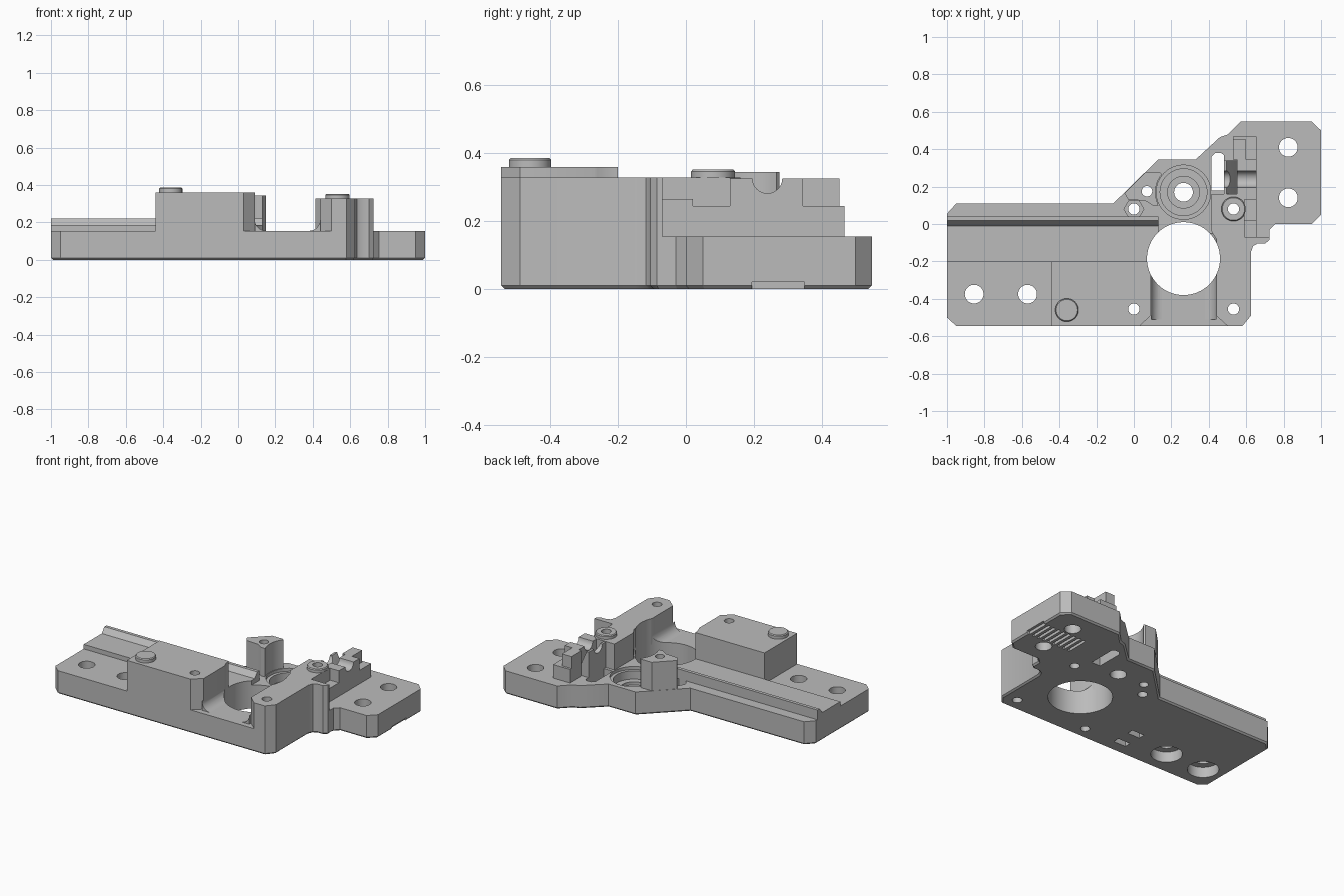
import bpy, bmesh, math
from mathutils import Vector

if "Cube" in bpy.data.objects:
    bpy.data.objects.remove(bpy.data.objects["Cube"], do_unlink=True)

grey = bpy.data.materials.new("plain grey")
grey.use_nodes = True
COLOUR = (0.5, 0.5, 0.5, 1)
grey.diffuse_color = COLOUR
grey.node_tree.nodes["Principled BSDF"].inputs["Base Color"].default_value = COLOUR

TOP = 0.155
parts, cutters = [], []


def finish(name, bm, store):
    bmesh.ops.recalc_face_normals(bm, faces=bm.faces)
    mesh = bpy.data.meshes.new(name)
    bm.to_mesh(mesh)
    bm.free()
    ob = bpy.data.objects.new(name, mesh)
    bpy.context.scene.collection.objects.link(ob)
    store.append(ob)
    return ob


def prism(name, pts, lo, hi, axis="Z", store=parts, bevel=0):
    """Extrude a flat outline along an axis, optionally bevelling its low rim."""
    place = {"X": lambda a, b, c: (c, a, b),
             "Y": lambda a, b, c: (a, c, b),
             "Z": lambda a, b, c: (a, b, c)}[axis]
    bm = bmesh.new()
    low = [bm.verts.new(place(a, b, lo)) for a, b in pts]
    high = [bm.verts.new(place(a, b, hi)) for a, b in pts]
    base = bm.faces.new(low)
    bm.faces.new(high)
    for i in range(len(pts)):
        j = (i + 1) % len(pts)
        bm.faces.new((low[i], low[j], high[j], high[i]))
    bmesh.ops.recalc_face_normals(bm, faces=bm.faces)
    if bevel:
        bmesh.ops.bevel(bm, geom=list(base.edges), offset=bevel, segments=1,
                        profile=0.5, affect="EDGES")
    return finish(name, bm, store)


def box(name, x0, x1, y0, y1, z0, z1, store=parts):
    return prism(name, [(x0, y0), (x1, y0), (x1, y1), (x0, y1)], z0, z1, store=store)


def turned(name, x, y, profile, store=parts, sides=48):
    """Round solid from (radius, height) steps, capped at both ends."""
    bm = bmesh.new()
    rings = []
    for r, z in profile:
        angles = [math.tau * i / sides for i in range(sides)]
        rings.append([bm.verts.new((x + r * math.cos(a), y + r * math.sin(a), z)) for a in angles])
    bm.faces.new(rings[0])
    bm.faces.new(rings[-1])
    for a, b in zip(rings, rings[1:]):
        for i in range(sides):
            j = (i + 1) % sides
            bm.faces.new((a[i], a[j], b[j], b[i]))
    return finish(name, bm, store)


def arc(cx, cy, r, start, end, n=8):
    angles = [math.radians(start + (end - start) * i / n) for i in range(n + 1)]
    return [(cx + r * math.cos(a), cy + r * math.sin(a)) for a in angles]


def hole(x, y, r):
    return turned("hole_cutter", x, y, [(r, -0.1), (r, 0.6)], cutters)


# Base plate
plate = prism("base_plate", [
    (-1, -0.5), (-0.95, -0.545), (0.58, -0.545), (0.625, -0.49), (0.625, -0.15),
    (0.637, -0.118), (0.66, -0.105), (0.7, -0.105), (0.725, -0.085), (0.725, -0.03),
    (0.755, 0), (0.95, 0), (1, 0.05), (1, 0.5), (0.95, 0.548), (0.57, 0.548),
    (0.5, 0.478), (0.46, 0.465), (0.33, 0.345), (0.13, 0.345), (-0.11, 0.11),
    (-0.95, 0.11), (-1, 0.055)], 0, TOP, bevel=0.01)

# Guide rail along the long arm
rail = prism("guide_rail", [(-0.2, TOP), (-0.2, 0.185), (-0.01, 0.185), (0.018, 0.22),
                            (0.04, 0.22), (0.04, TOP)], -1, 0.13, "X")

# Tall block with its locating pin
block = prism("tall_block", [(-0.44, -0.545), (0.03, -0.545), (0.09, -0.49),
                             (0.09, -0.2), (-0.44, -0.2)], TOP, 0.36)
turned("block_pin", -0.36, -0.46, [(0.062, 0.36), (0.062, 0.38), (0.057, 0.386)])

# Side wall with the stepped jog
wall = prism("side_wall", [
    (0.5, -0.545), (0.58, -0.545), (0.625, -0.49), (0.625, -0.15), (0.637, -0.118),
    (0.66, -0.105), (0.7, -0.105), (0.725, -0.085), (0.725, -0.07), (0.59, -0.07),
    (0.59, 0.13), (0.55, 0.16), (0.415, 0.16), (0.415, -0.04), (0.44, -0.08),
    (0.44, -0.49)], TOP, 0.328)
collar = turned("wall_collar", 0.532, 0.08, [(0.065, 0.328), (0.065, 0.346), (0.06, 0.352)])
box("wall_ledge", 0.59, 0.655, -0.07, 0.02, TOP, 0.265)
box("wall_step", 0.59, 0.655, 0.02, 0.13, TOP, 0.245)

# Rounded inner corners at the foot of the block and the wall
fillets = [
    prism("block_fillet", [(0.09, TOP)] + arc(0.15, 0.215, 0.06, 180, 270),
          -0.51, -0.22, "Y"),
    prism("wall_fillet", [(0.44, TOP)] + arc(0.38, 0.215, 0.06, 0, -90),
          -0.51, -0.05, "Y")]

# Corner post beside the round seat
post = prism("corner_post", [(-0.05, 0.165), (-0.03, 0.13), (0.06, 0.125), (0.1, 0.1),
                             (0.13, 0.1)] + arc(0.265, 0.17, 0.15, 195, 140)
             + [(0.14, 0.275), (0.06, 0.275)], TOP, 0.345)

# Shaft cradle and its steps
cradle = box("shaft_cradle", 0.55, 0.655, 0.13, 0.345, TOP, 0.325)
lip = prism("cradle_lip", [(0.48, TOP), (0.48, 0.325), (0.495, 0.325), (0.55, 0.2),
                           (0.55, TOP)], 0.16, 0.34, "Y")
box("cradle_step", 0.53, 0.655, 0.345, 0.468, TOP, 0.245)
box("cradle_tower", 0.53, 0.6, 0.345, 0.452, 0.245, 0.325)

# Through holes and round openings
bore = turned("hole_cutter", 0.265, -0.185, [(0.195, -0.1), (0.195, 0.6)], cutters, 64)
screw_block, screw_wall = hole(0, -0.455, 0.03), hole(0.532, -0.455, 0.03)
screw_collar, screw_post = hole(0.532, 0.08, 0.03), hole(0.07, 0.175, 0.028)
plate_cuts = [bore, screw_block, screw_wall, screw_collar, screw_post, hole(0, 0.08, 0.03)]
plate_cuts += [hole(0.825, y, 0.05) for y in (0.14, 0.41)]
for x in (-0.855, -0.57):
    plate_cuts.append(turned("counterbore_cutter", x, -0.375, [
        (0.095, -0.1), (0.095, 0.07), (0.05, 0.07), (0.05, 0.6)], cutters))

# Stepped round seat, nut pocket and long slot
plate_cuts.append(turned("seat_cutter", 0.265, 0.17, [
    (0.05, -0.1), (0.05, 0.06), (0.085, 0.06), (0.085, 0.08), (0.125, 0.08),
    (0.125, 0.135), (0.145, 0.135), (0.145, 0.6)], cutters))
plate_cuts.append(turned("nut_cutter", 0, 0.08, [(0.053, 0.1), (0.053, 0.6)], cutters, 6))
plate_cuts.append(prism("slot_cutter", [(0.415, 0.18), (0.48, 0.18), (0.48, 0.37),
                                        (0.465, 0.38), (0.435, 0.38), (0.415, 0.36)],
                        -0.1, 0.6, store=cutters))

# Underside vents and small pockets
for i in range(9):
    x = 0.68 + 0.039 * i
    plate_cuts.append(box("vent_cutter", x - 0.01, x + 0.01, 0.195, 0.35, -0.1, 0.02, cutters))
for y in (-0.31, -0.44):
    plate_cuts.append(box("pocket_cutter", -0.32, -0.23, y - 0.022, y + 0.022,
                          -0.1, 0.05, cutters))
groove = prism("groove_cutter", arc(0.24, 0.326, 0.044, 0, 345, 23), 0.4, 0.8, "X", cutters)

# Carve each part, then drop the cutters
jobs = [(plate, plate_cuts), (rail, [bore]), (block, [bore, screw_block]),
        (wall, [bore, screw_wall, screw_collar]), (collar, [screw_collar]),
        (post, [screw_post]), (cradle, [groove]), (lip, [groove])]
jobs += [(f, [bore]) for f in fillets]
for part, cuts in jobs:
    for cut in cuts:
        mod = part.modifiers.new("carve", "BOOLEAN")
        mod.operation, mod.solver, mod.object = "DIFFERENCE", "EXACT", cut
bpy.context.view_layer.update()
graph = bpy.context.evaluated_depsgraph_get()
carved = [(p, bpy.data.meshes.new_from_object(p.evaluated_get(graph))) for p, _ in jobs]
for part, mesh in carved:
    part.modifiers.clear()
    part.data = mesh
for cut in cutters:
    bpy.data.objects.remove(cut, do_unlink=True)

# Colour and shading
for ob in bpy.context.scene.objects:
    ob.select_set(ob in parts)
for ob in parts:
    ob.data.materials.clear()
    ob.data.materials.append(grey)
bpy.context.view_layer.objects.active = plate
bpy.ops.object.shade_smooth_by_angle(angle=math.radians(30))
